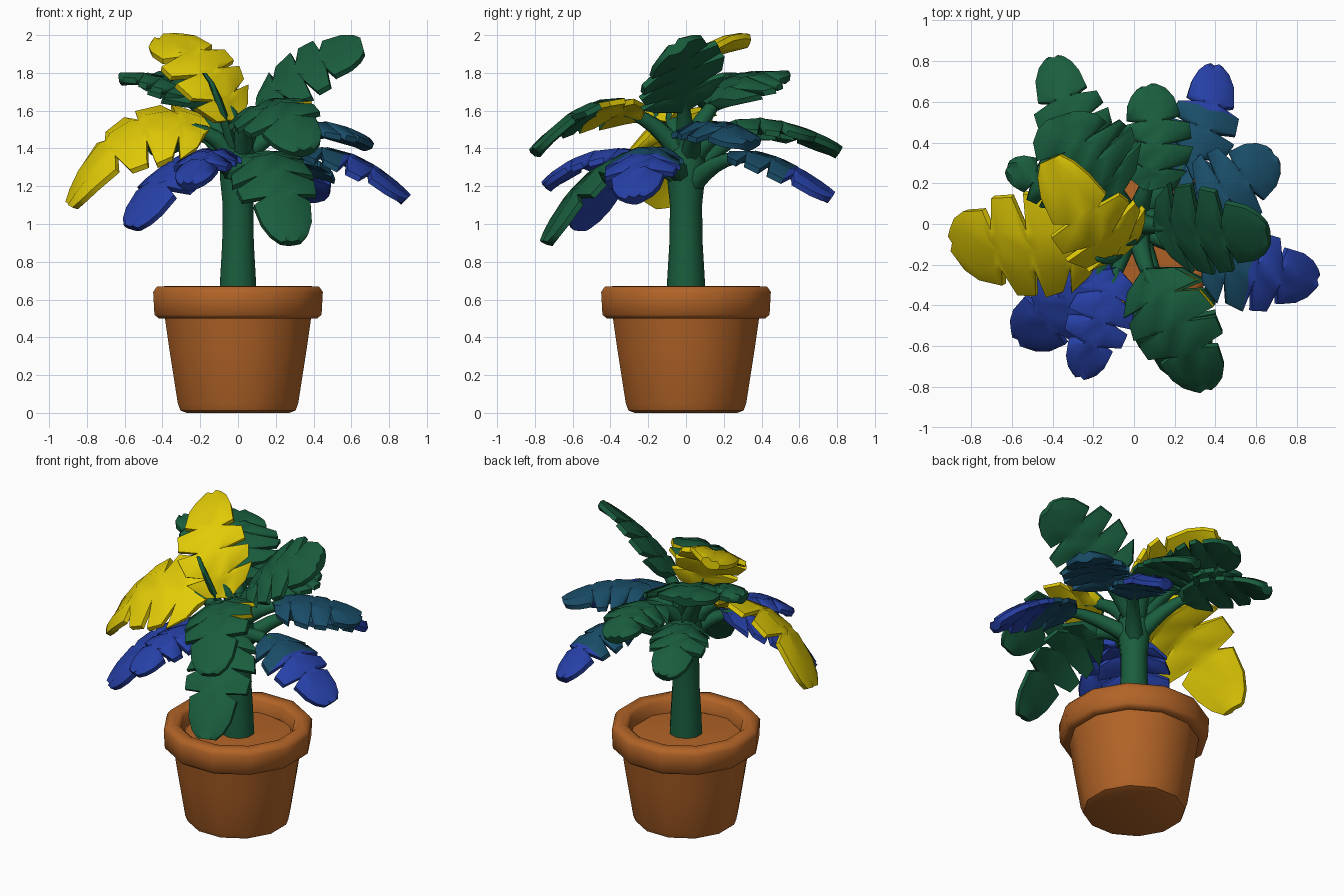
import bpy, bmesh, math
from mathutils import Vector

if "Cube" in bpy.data.objects:
    bpy.data.objects.remove(bpy.data.objects["Cube"])


def material(name, rgb):
    m = bpy.data.materials.new(name)
    m.diffuse_color = (*rgb, 1)
    m.use_nodes = True
    m.node_tree.nodes["Principled BSDF"].inputs["Base Color"].default_value = m.diffuse_color
    return m


GREEN = material("leaf green", (0.01, 0.11, 0.048))
YELLOW = material("yellow", (0.76, 0.6, 0.002))
BLUE = material("blue", (0.02, 0.052, 0.39))
TEAL = material("teal", (0.01, 0.075, 0.14))
CLAY = material("terracotta", (0.44, 0.125, 0.02))


def finish(bm, name, mats, angle=40):
    bmesh.ops.recalc_face_normals(bm, faces=bm.faces)
    me = bpy.data.meshes.new(name)
    bm.to_mesh(me)
    bm.free()
    ob = bpy.data.objects.new(name, me)
    bpy.context.collection.objects.link(ob)
    for m in mats:
        me.materials.append(m)
    bpy.ops.object.select_all(action='DESELECT')
    ob.select_set(True)
    bpy.context.view_layer.objects.active = ob
    bpy.ops.object.shade_smooth_by_angle(angle=math.radians(angle))
    return ob


def rings_to_mesh(bm, rings):
    """Skin a list of vertex rings and cap both ends."""
    rows = [[bm.verts.new(p) for p in r] for r in rings]
    n = len(rows[0])
    for a, b in zip(rows, rows[1:]):
        for i in range(n):
            j = (i + 1) % n
            bm.faces.new((a[i], a[j], b[j], b[i]))
    bm.faces.new(rows[0])
    bm.faces.new(rows[-1])


def lathe(name, profile, sides, mat, angle=40):
    bm = bmesh.new()
    rings = []
    for r, z in profile:
        rings.append([Vector((r * math.cos(a), r * math.sin(a), z))
                      for a in (math.tau * (i + 0.5) / sides for i in range(sides))])
    rings_to_mesh(bm, rings)
    return finish(bm, name, [mat], angle)


def path_point(p, u):
    """Smooth curve passing through four evenly spaced points."""
    out = Vector((0, 0, 0))
    for i in range(4):
        w = 1.0
        for j in range(4):
            if j != i:
                w *= (u * 3 - j) / (i - j)
        out += w * p[i]
    return out


def frame(p, u, lean):
    t = (path_point(p, u + 0.01) - path_point(p, u - 0.01)).normalized()
    flat = p[3] - p[0]
    side = Vector((flat.y, -flat.x, 0)).normalized() + Vector((0, 0, lean))
    side = (side - t * side.dot(t)).normalized()
    return t, side, side.cross(t)


# Leaf outline: position along the midrib and half width, with notches between lobes
OUTLINE = [(0, .12), (.02, .62), (.16, .98), (.205, .42), (.24, .92), (.4, 1.02), (.445, .4),
           (.48, .96), (.62, .92), (.665, .38), (.7, .7), (.86, .62), (.95, .46), (1, .26)]


def leaf(name, pts, half, start, lean, base_mat, tip_mat=None, split=0.5, droop=0.26, under=None):
    p = [Vector(q) for q in pts]
    # stem from the trunk into the underside of the blade
    bm = bmesh.new()
    rings = []
    for k in range(8):
        u = k / 7 * (start + 0.3)
        t, s, n = frame(p, u, lean)
        r = 0.045 * (1 - k / 7) + 0.012
        c = path_point(p, u) - n * 0.02 * k / 7
        rings.append([c + r * (s * math.cos(a) + n * math.sin(a))
                      for a in (math.tau * i / 7 for i in range(7))])
    rings_to_mesh(bm, rings)
    finish(bm, name + "_stem", [GREEN], 60)

    # lobed blade, thick along the midrib and thinner at the rim
    bm = bmesh.new()
    cols = (-1, -0.5, 0, 0.5, 1)
    thick = (0.015, 0.031, 0.027, 0.031, 0.015)
    top, bot, along = [], [], []
    for tt, w in OUTLINE:
        ra, rb = [], []
        for c, th in zip(cols, thick):
            x = c * (w if abs(c) == 1 else min(w, 0.75))
            v = min(1.0, tt + 0.1 * abs(x) * (1 - tt))
            u = start + (1 - start) * v
            t, s, n = frame(p, u, lean)
            q = path_point(p, u) + s * x * half - n * half * droop * x * x
            if c == 0:
                q -= n * 0.012
            ra.append(bm.verts.new(q + n * th))
            rb.append(bm.verts.new(q - n * th))
        top.append(ra)
        bot.append(rb)
        along.append(tt)
    last = len(top) - 1

    def face(vs, i, below=False):
        f = bm.faces.new(vs)
        if under and below and along[i] < split:
            f.material_index = 1
        elif tip_mat and along[i] >= split:
            f.material_index = 1

    for i in range(last):
        for j in range(4):
            face((top[i][j], top[i][j + 1], top[i + 1][j + 1], top[i + 1][j]), i)
            face((bot[i][j], bot[i + 1][j], bot[i + 1][j + 1], bot[i][j + 1]), i, True)
        for j in (0, 4):
            face((top[i][j], top[i + 1][j], bot[i + 1][j], bot[i][j]), i, j == 0)
    for i in (0, last):
        for j in range(4):
            face((top[i][j], top[i][j + 1], bot[i][j + 1], bot[i][j]), i)
    second = tip_mat or under
    finish(bm, name, [base_mat] + ([second] if second else []), 50)


# Pot, rolled rim and sunken soil
lathe("pot", [(.28, 0), (.315, .012), (.33, .05), (.375, .33), (.405, .53)], 12, CLAY)
lathe("pot_rim", [(.39, .505), (.435, .5), (.458, .52), (.465, .64), (.445, .668), (.38, .672),
                  (.355, .65), (.345, .57)], 12, CLAY, 60)
lathe("soil", [(.35, .55), (.35, .575), (.12, .595)], 9, CLAY)

# Trunk
lathe("trunk", [(.105, .58), (.1, .7), (.088, .9), (.085, 1.1), (.1, 1.24), (.1, 1.34),
                (.075, 1.44), (.04, 1.52)], 10, GREEN, 60)

# Yellow leaves
leaf("yellow_left_leaf", [(-.05, -.05, 1.38), (-.27, -.11, 1.52), (-.6, -.13, 1.45), (-.88, -.09, 1.1)],
     .29, .2, .6, YELLOW, droop=.2)
leaf("yellow_upper_leaf", [(.02, -.03, 1.42), (-.06, -.09, 1.65), (-.21, 0, 1.86), (-.41, .32, 1.97)],
     .22, .18, .4, YELLOW, droop=.12)

# Blue and teal leaves
leaf("blue_front_leaf", [(-.04, -.06, 1.3), (-.19, -.25, 1.36), (-.38, -.43, 1.25), (-.56, -.56, .98)],
     .22, .22, 0, BLUE)
leaf("blue_front_inner_leaf", [(-.03, -.06, 1.28), (-.11, -.3, 1.37), (-.19, -.53, 1.34), (-.26, -.74, 1.2)],
     .16, .22, 0, BLUE)
leaf("blue_right_leaf", [(.04, -.02, 1.26), (.34, -.16, 1.38), (.62, -.24, 1.33), (.89, -.27, 1.13)],
     .2, .32, 0, TEAL, BLUE, .4)
leaf("teal_right_leaf", [(.03, .02, 1.36), (.25, .07, 1.5), (.47, .18, 1.51), (.68, .34, 1.42)],
     .21, .3, 0, TEAL)
leaf("blue_back_leaf", [(.03, .04, 1.22), (.22, .26, 1.36), (.35, .5, 1.31), (.39, .77, 1.14)],
     .17, .3, 0, TEAL, BLUE, .6)

# Green leaves
leaf("green_back_left_leaf", [(-.02, .02, 1.42), (-.13, .16, 1.66), (-.26, .33, 1.77), (-.36, .53, 1.78)],
     .28, .26, 0, GREEN, droop=.2)
leaf("green_back_low_leaf", [(-.03, .04, 1.28), (-.17, .28, 1.47), (-.31, .53, 1.5), (-.39, .81, 1.38)],
     .18, .3, 0, GREEN)
leaf("green_back_leaf", [(.01, .04, 1.36), (.07, .22, 1.51), (.1, .44, 1.53), (.06, .67, 1.46)],
     .19, .26, 0, GREEN)
leaf("green_left_leaf", [(-.04, .03, 1.38), (-.2, .12, 1.62), (-.4, .2, 1.75), (-.62, .28, 1.77)],
     .13, .4, 0, GREEN)
leaf("green_upper_leaf", [(.03, 0, 1.42), (.16, -.02, 1.66), (.38, -.04, 1.83), (.66, -.05, 1.94)],
     .25, .25, -.75, GREEN, droop=.1)
leaf("green_front_leaf", [(.02, -.05, 1.4), (.09, -.3, 1.6), (.22, -.56, 1.58), (.35, -.8, 1.38)],
     .22, .24, -.35, GREEN, split=.44, droop=.18, under=YELLOW)
leaf("green_front_low_leaf", [(.02, -.05, 1.26), (.12, -.3, 1.35), (.21, -.54, 1.21), (.28, -.74, .9)],
     .22, .22, -.2, GREEN)

# Loose slender shoot in front of the upper yellow leaf
bm = bmesh.new()
shoot = [Vector(q) for q in [(-.03, -.07, 1.4), (-.07, -.14, 1.55), (-.12, -.18, 1.7), (-.18, -.17, 1.8)]]
rings = []
for k in range(6):
    c, r = path_point(shoot, k / 5), 0.032 - 0.004 * k
    rings.append([c + Vector((r * math.cos(a), r * math.sin(a), 0))
                  for a in (math.tau * i / 6 for i in range(6))])
rings_to_mesh(bm, rings)
finish(bm, "slender_shoot", [GREEN], 60)
